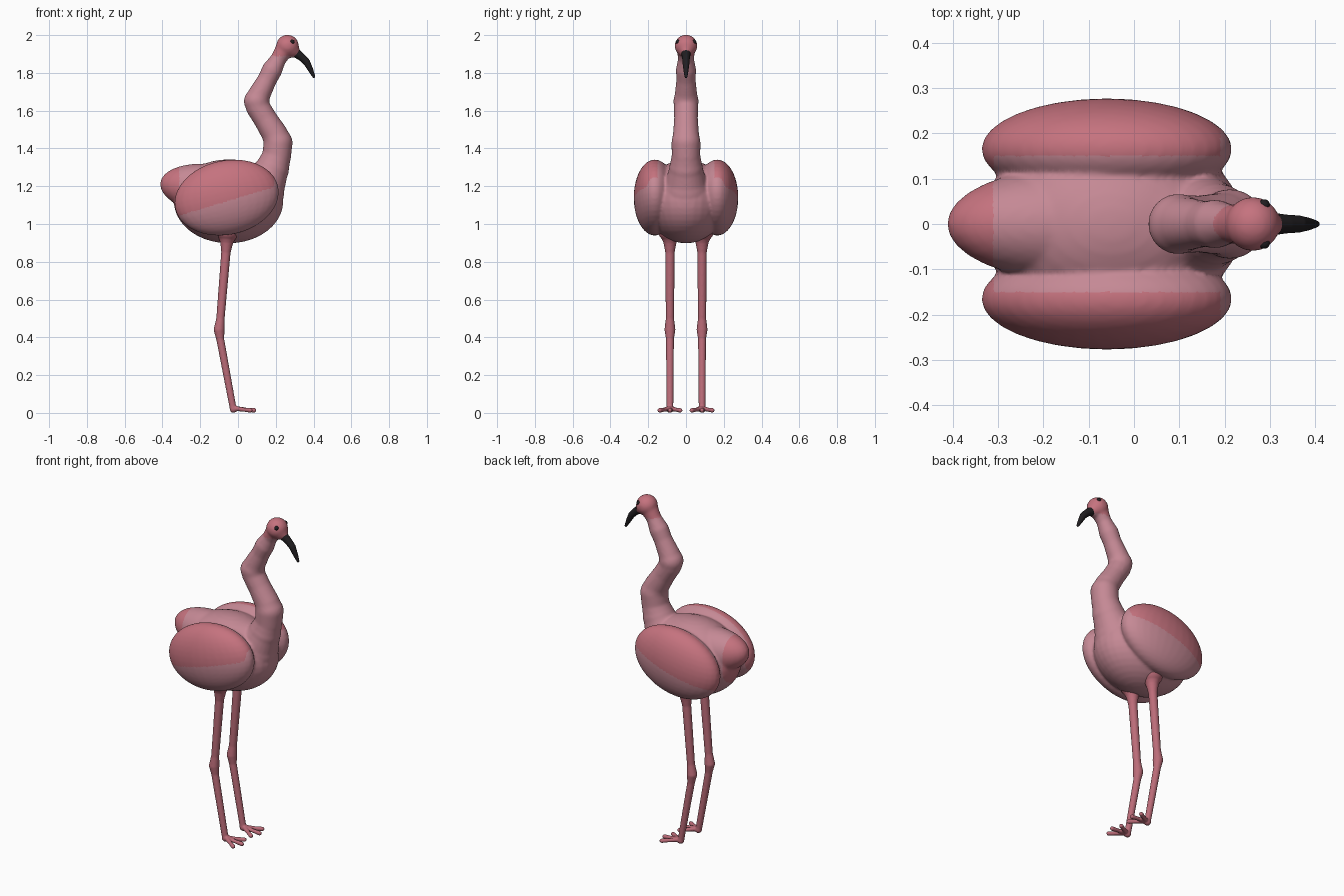
import bpy, bmesh, math
from mathutils import Vector, Matrix

if "Cube" in bpy.data.objects:
    bpy.data.objects.remove(bpy.data.objects["Cube"])


def material(name, rgb):
    m = bpy.data.materials.new(name)
    m.diffuse_color = (*rgb, 1)
    m.use_nodes = True
    m.node_tree.nodes["Principled BSDF"].inputs["Base Color"].default_value = m.diffuse_color
    return m


PINK = material("pale_pink", (0.56, 0.25, 0.30))
ROSE = material("rose", (0.56, 0.17, 0.21))
LEG = material("leg_pink", (0.50, 0.15, 0.19))
BLACK = material("black", (0.015, 0.013, 0.015))


def ellipsoid(bm, center, radii, tilt=0):
    mat = (Matrix.Translation(center) @ Matrix.Rotation(math.radians(tilt), 4, 'Y')
           @ Matrix.Diagonal((*radii, 1)))
    bmesh.ops.create_uvsphere(bm, u_segments=32, v_segments=20, radius=1, matrix=mat)


def limb(bm, pts):
    """Chain of balls joined by tapered cones; pts are (x, y, z, radius)."""
    for p in pts:
        ellipsoid(bm, p[:3], (p[3],) * 3)
    for a, b in zip(pts, pts[1:]):
        va, vb = Vector(a[:3]), Vector(b[:3])
        d = vb - va
        mat = Matrix.Translation((va + vb) / 2) @ d.to_track_quat('Z', 'Y').to_matrix().to_4x4()
        bmesh.ops.create_cone(bm, cap_ends=True, segments=24, radius1=a[3],
                              radius2=b[3], depth=d.length, matrix=mat)


def finish(name, bm, mats, voxel=None, smooth=0, pick=None):
    """Fuse overlapping shapes into one skin, smooth it and colour its faces."""
    me = bpy.data.meshes.new(name)
    bm.to_mesh(me)
    bm.free()
    ob = bpy.data.objects.new(name, me)
    bpy.context.collection.objects.link(ob)
    if voxel:
        r = ob.modifiers.new("fuse", 'REMESH')
        r.mode = 'VOXEL'
        r.voxel_size = voxel
        s = ob.modifiers.new("soften", 'SMOOTH')
        s.factor = 0.5
        s.iterations = smooth
        dg = bpy.context.evaluated_depsgraph_get()
        me = bpy.data.meshes.new_from_object(ob.evaluated_get(dg))
        ob.modifiers.clear()
        ob.data = me
        me.name = name
    me.materials.clear()
    for m in mats:
        me.materials.append(m)
    for p in me.polygons:
        p.use_smooth = True
        p.material_index = pick(p.center) if pick else 0
    return ob


def body_colour(c):
    on_wing = abs(c.y) > 0.15 and c.z > 1.12 + 0.3 * (c.x + 0.06) and c.x < 0.19
    return 1 if on_wing or c.x < -0.31 or c.z > 1.89 else 0


# Body, tail, folded wings, neck and head in one skin
bm = bmesh.new()
ellipsoid(bm, (-0.05, 0, 1.12), (0.29, 0.215, 0.222))
ellipsoid(bm, (-0.13, 0, 1.18), (0.285, 0.125, 0.135), 12 * -1 + 20)
ellipsoid(bm, (-0.05, 0, 1.22), (0.22, 0.15, 0.11), -8)
for s in (-1, 1):
    ellipsoid(bm, (-0.06, s * 0.165, 1.14), (0.28, 0.112, 0.197), -12)
limb(bm, [(0.12, 0, 1.17, 0.125), (0.18, 0, 1.29, 0.09), (0.205, 0, 1.36, 0.076),
          (0.212, 0, 1.43, 0.077), (0.195, 0, 1.475, 0.069), (0.145, 0, 1.555, 0.063),
          (0.105, 0, 1.62, 0.064), (0.098, 0, 1.65, 0.067), (0.115, 0, 1.69, 0.059),
          (0.155, 0, 1.765, 0.051), (0.18, 0, 1.815, 0.054), (0.215, 0, 1.875, 0.042),
          (0.25, 0, 1.93, 0.05)])
ellipsoid(bm, (0.262, 0, 1.943), (0.06, 0.06, 0.059))
limb(bm, [(0.28, 0, 1.925, 0.045), (0.305, 0, 1.908, 0.026)])
finish("body", bm, (PINK, ROSE), 0.007, 10, body_colour)

# Legs with knobbly joints and three-toed feet
for side, s in (("left", 1), ("right", -1)):
    y = s * 0.085
    bm = bmesh.new()
    limb(bm, [(-0.055, y, 0.97, 0.065), (-0.06, y, 0.90, 0.034), (-0.064, y, 0.85, 0.025),
              (-0.093, y, 0.50, 0.022), (-0.1, y, 0.44, 0.029), (-0.094, y, 0.39, 0.021),
              (-0.028, y, 0.035, 0.018), (-0.024, y, 0.02, 0.02)])
    for dx, dy in ((0.105, 0), (0.085, 0.054), (0.085, -0.054)):
        limb(bm, [(-0.02, y, 0.024, 0.014), (-0.02 + dx * 0.6, y + dy * 0.6, 0.017, 0.011),
                  (-0.02 + dx, y + dy, 0.0135, 0.0125)])
    finish(side + "_leg", bm, (LEG,), 0.005, 3)

# Hooked beak
bm = bmesh.new()
limb(bm, [(0.30, 0, 1.91, 0.026), (0.335, 0, 1.885, 0.021), (0.363, 0, 1.857, 0.019),
          (0.385, 0, 1.815, 0.014), (0.402, 0, 1.78, 0.008)])
finish("beak", bm, (BLACK,), 0.003, 4)

# Eyes
for side, s in (("left", 1), ("right", -1)):
    bm = bmesh.new()
    ellipsoid(bm, (0.287, s * 0.042, 1.964), (0.0125,) * 3)
    finish(side + "_eye", bm, (BLACK,))
